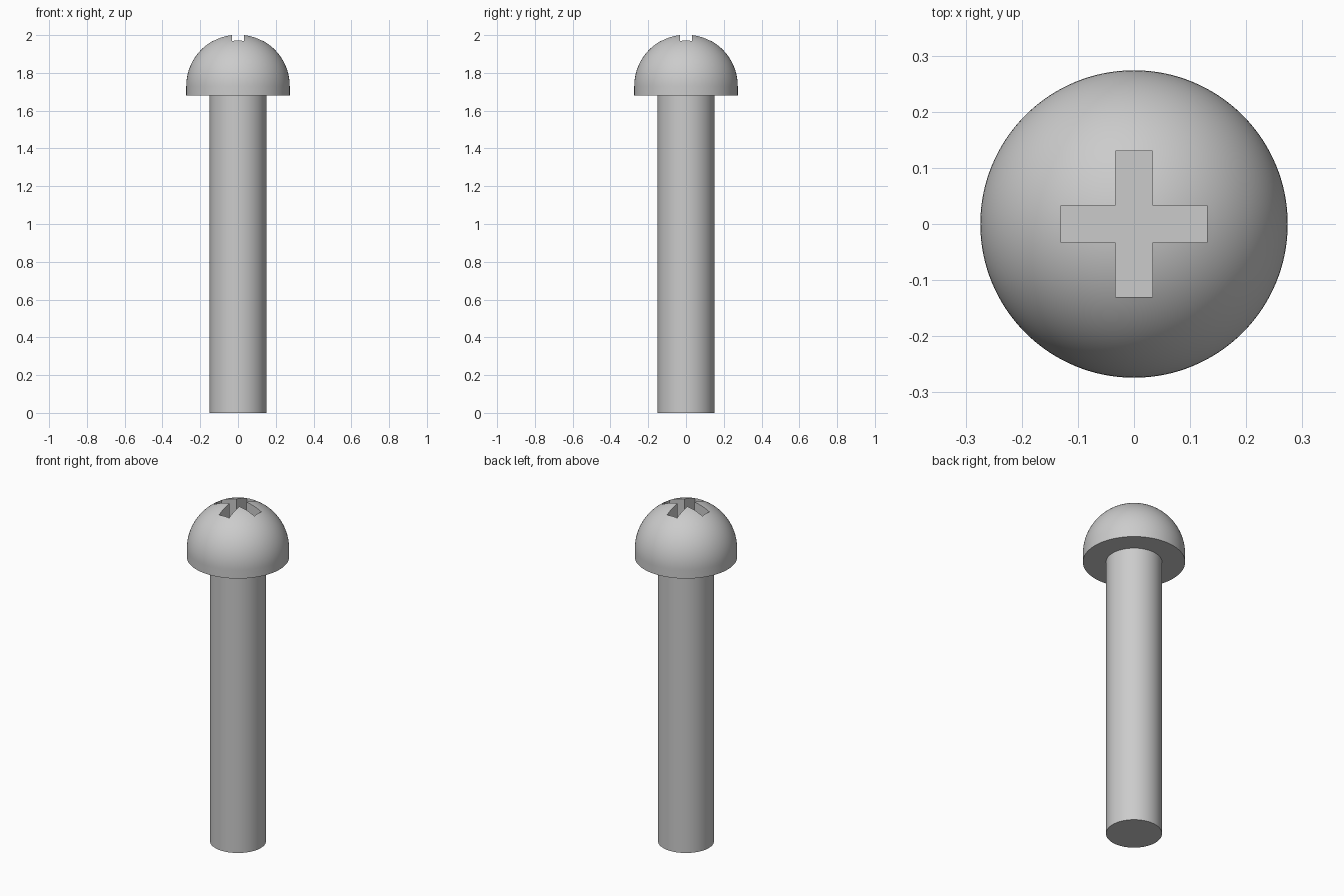
import bpy, bmesh, math
from mathutils import Vector

cube = bpy.data.objects.get("Cube")
if cube:
    bpy.data.objects.remove(cube, do_unlink=True)

SEGMENTS = 128
SHAFT_R = 0.15
HEAD_R = 0.274
HEAD_BOTTOM = 1.68
DOME_Z = 1.73          # height of the dome's centre
SLOT_HALF_WIDTH = 0.033
SLOT_HALF_LENGTH = 0.13
SLOT_FLOOR = 1.85

steel = bpy.data.materials.new("grey steel")
steel.use_nodes = True
grey = (0.6, 0.6, 0.6, 1)
steel.diffuse_color = grey
steel.node_tree.nodes["Principled BSDF"].inputs["Base Color"].default_value = grey


def make_object(name, bm):
    bmesh.ops.recalc_face_normals(bm, faces=bm.faces)
    mesh = bpy.data.meshes.new(name)
    bm.to_mesh(mesh)
    bm.free()
    mesh.materials.append(steel)
    obj = bpy.data.objects.new(name, mesh)
    bpy.context.collection.objects.link(obj)
    return obj


def lathe(name, profile):
    """Revolve (radius, height) points around the z axis."""
    bm = bmesh.new()
    verts = [bm.verts.new((r, 0, z)) for r, z in profile]
    edges = [bm.edges.new(pair) for pair in zip(verts, verts[1:])]
    bmesh.ops.spin(bm, geom=verts + edges, cent=(0, 0, 0), axis=(0, 0, 1),
                   angle=math.tau, steps=SEGMENTS, use_duplicate=False)
    bmesh.ops.remove_doubles(bm, verts=bm.verts, dist=0.0001)
    return make_object(name, bm)


def activate(obj):
    bpy.ops.object.select_all(action="DESELECT")
    obj.select_set(True)
    bpy.context.view_layer.objects.active = obj


# Plain shaft, its top just inside the head
shaft = lathe("shaft", [(0, 0), (SHAFT_R, 0), (SHAFT_R, HEAD_BOTTOM + 0.02),
                        (0, HEAD_BOTTOM + 0.02)])

# Domed head with a short straight rim
STEPS = 32
dome = [(HEAD_R * math.cos(a), DOME_Z + HEAD_R * math.sin(a))
        for a in (math.pi / 2 * i / STEPS for i in range(STEPS))]
head = lathe("head", [(0, HEAD_BOTTOM), (HEAD_R, HEAD_BOTTOM)] + dome
             + [(0, DOME_Z + HEAD_R)])

# Cross-shaped cutter: one arm outline turned four times, then extruded
w, l = SLOT_HALF_WIDTH, SLOT_HALF_LENGTH
bm = bmesh.new()
outline = []
for turn in range(4):
    c, s = round(math.cos(turn * math.pi / 2)), round(math.sin(turn * math.pi / 2))
    for x, y in ((l, -w), (l, w), (w, w)):
        outline.append(bm.verts.new((c * x - s * y, s * x + c * y, SLOT_FLOOR)))
floor = bm.faces.new(outline)
raised = bmesh.ops.extrude_face_region(bm, geom=[floor], use_keep_orig=True)
bmesh.ops.translate(bm, vec=Vector((0, 0, 0.3)),
                    verts=[v for v in raised["geom"]
                           if isinstance(v, bmesh.types.BMVert)])
cutter = make_object("slot_cutter", bm)
cutter.hide_render = True

# Cut the cross slot
cut = head.modifiers.new("cross slot", "BOOLEAN")
cut.operation = "DIFFERENCE"
cut.solver = "EXACT"
cut.object = cutter
activate(head)
bpy.ops.object.modifier_apply(modifier=cut.name)
bpy.data.objects.remove(cutter, do_unlink=True)

# Smooth round surfaces, crisp edges
for obj in (shaft, head):
    activate(obj)
    bpy.ops.object.shade_smooth_by_angle(angle=math.radians(30))
